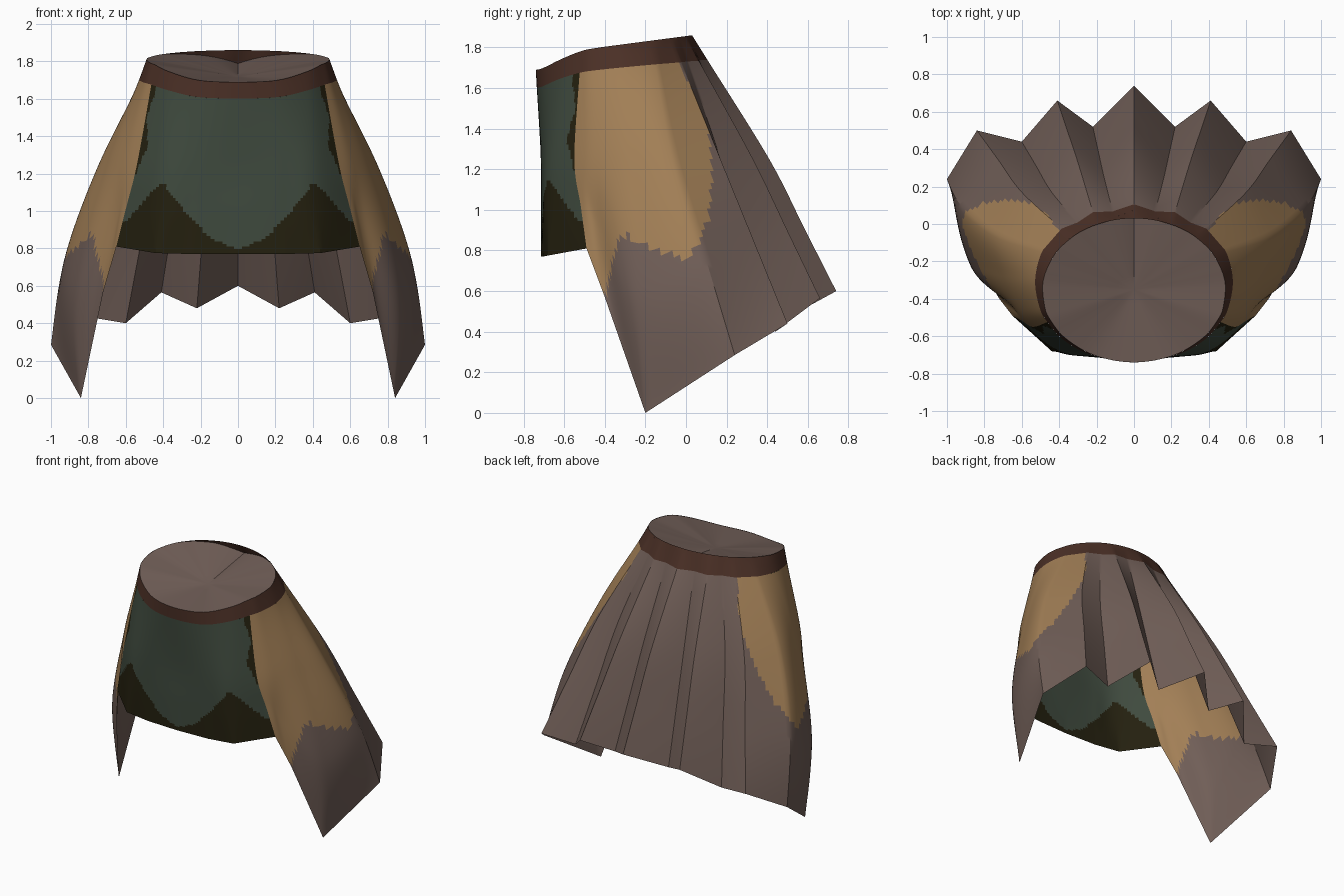
import bpy, bmesh, math
from mathutils import Vector

if "Cube" in bpy.data.objects:
    bpy.data.objects.remove(bpy.data.objects["Cube"])


def material(name, r, g, b):
    m = bpy.data.materials.new(name)
    lin = [((c / 255 + 0.055) / 1.055) ** 2.4 for c in (r, g, b)]
    m.diffuse_color = (*lin, 1)
    m.use_nodes = True
    m.node_tree.nodes["Principled BSDF"].inputs["Base Color"].default_value = m.diffuse_color
    return m


CLOTH = material("grey brown cloth", 112, 94, 87)
TAN = material("tan leather", 162, 127, 86)
GREEN = material("dark green cloth", 63, 74, 62)
OLIVE = material("olive trim", 36, 32, 15)
BROWN = material("brown band", 75, 48, 38)


def piecewise(pts, x):
    if x <= pts[0][0]:
        return pts[0][1]
    for (x0, y0), (x1, y1) in zip(pts, pts[1:]):
        if x <= x1:
            return y0 + (y1 - y0) * (x - x0) / (x1 - x0)
    return pts[-1][1]


# Half skirt, front centre to back centre: waist angle, hip point (x, y), hem point (x, y, z)
PROFILE = [
    (0, (0, -.715), (0, -.715, .77)),
    (25, (.24, -.71), (.25, -.705, .77)),
    (48, (.40, -.67), (.44, -.68, .775)),
    (65, (.54, -.55), (.65, -.49, .81)),
    (77, (.62, -.45), (.72, -.40, .57)),
    (98, (.70, -.28), (.84, -.20, 0)),
    (120, (.74, -.05), (1, .24, .285)),
    (137, (.60, .17), (.84, .50, .44)),
    (147, (.44, .17), (.60, .44, .40)),
    (156, (.30, .33), (.41, .66, .565)),
    (168, (.16, .25), (.22, .52, .48)),
    (180, (0, .41), (0, .74, .60)),
]
RIM_HEIGHT = [(-.74, 1.69), (-.70, 1.70), (-.55, 1.775), (-.43, 1.80), (.03, 1.86)]
BULGE = {5: .09, 6: .05}
N = len(PROFILE) - 1


def station(i):
    """Rim, band edge, hip, thigh and hem points of one station."""
    deg, hip, hem = PROFILE[i]
    a = math.radians(deg)
    y = -.355 - .385 * math.cos(a)
    rim = Vector((.49 * math.sin(a), y, piecewise(RIM_HEIGHT, y)))
    hip, hem = Vector((*hip, 1.25)), Vector(hem)
    thigh = hip.lerp(hem, .53) + Vector((BULGE.get(i, 0), 0, 0))
    return [rim, rim.lerp(hip, .2), hip, thigh, hem]


S = [station(i) for i in range(N + 1)]


def knot(i, r):
    i = (i + N) % (2 * N) - N
    p = S[abs(i)][r].copy()
    if i < 0:
        p.x = -p.x
    return p


def spline(a, b, c, d, t):
    return 0.5 * (2 * b + (c - a) * t + (2 * a - 5 * b + 4 * c - d) * t * t
                  + (3 * b - a - 3 * c + d) * t ** 3)


def around(u, r):
    """Point on one control row; pleats and hem stay straight."""
    i = math.floor(u)
    t = u - i
    b, c = knot(i, r), knot(i + 1, r)
    pleated = 6 <= (u % (2 * N)) < 2 * N - 6
    if r == 4 or (pleated and r > 0):
        return b.lerp(c, t)
    return spline(knot(i - 1, r), b, c, knot(i + 2, r), t)


def surface(u, v):
    k = min(int(v), 3)
    rows = [around(u, min(max(k + o, 0), 4)) for o in (-1, 0, 1, 2)]
    return spline(*rows, v - k)


def finish(name, bm, mats):
    me = bpy.data.meshes.new(name)
    bm.to_mesh(me)
    bm.free()
    ob = bpy.data.objects.new(name, me)
    bpy.context.collection.objects.link(ob)
    for m in mats:
        me.materials.append(m)
    bpy.ops.object.select_all(action='DESELECT')
    ob.select_set(True)
    bpy.context.view_layer.objects.active = ob
    bpy.ops.object.shade_smooth_by_angle(angle=math.radians(30))
    return ob


def patch(name, u0, u1, v0, v1, mats, rule=None, nu=12, nv=16):
    bm = bmesh.new()
    cols, rows = (u1 - u0) * nu, (v1 - v0) * nv
    grid = [[bm.verts.new(surface(u0 + i / nu, v0 + j / nv)) for j in range(rows + 1)]
            for i in range(cols + 1)]
    for i in range(cols):
        for j in range(rows):
            f = bm.faces.new((grid[i][j], grid[i][j + 1], grid[i + 1][j + 1], grid[i + 1][j]))
            if rule:
                f.material_index = rule(u0 + (i + .5) / nu, f.calc_center_median())
    bmesh.ops.remove_doubles(bm, verts=bm.verts, dist=1e-5)
    return finish(name, bm, mats)


# Painted patterns: front zigzag, lower and rear limits of the side panels
ZIGZAG = [(0, .79), (.15, .86), (.28, .99), (.4, 1.15), (.45, 1.12), (.59, .95)]
TAN_LOW = [(-.5, .5), (-.4, .57), (-.33, .89), (-.2, .83), (-.03, .77), (.12, .77)]
TAN_BACK = [(.77, .02), (.83, .06), (.95, .11), (1.1, .125), (1.35, .12), (1.55, .05), (1.73, -.04)]


def front_rule(u, p):
    edge = abs(u) > 2.8 + .12 * math.sin(p.z * 22) and p.z > 1.2
    return int(edge or p.z < piecewise(ZIGZAG, abs(p.x)))


def wrap_rule(u, p):
    on_side = min(u, 2 * N - u) < 8
    return int(on_side and p.z > piecewise(TAN_LOW, p.y) and p.y < piecewise(TAN_BACK, p.z))


patch("waist_band", -N, N, 0, 1, [BROWN], nu=6, nv=4)
patch("front_panel", -3, 3, 1, 4, [GREEN, OLIVE], front_rule)
patch("wrap_skirt", 3, 2 * N - 3, 1, 4, [CLOTH, TAN], wrap_rule)

# Sunken cover closing the waist, lower at the back
bm = bmesh.new()
centre = Vector((0, -.35, 1.72))
STEPS, RINGS = 4, 5
n = 2 * N * STEPS
rings = []
for k in range(RINGS):
    ring = []
    for i in range(n):
        u = -N + i / STEPS
        p = surface(u, 0)
        drop = .8 * max(0, 1 - abs(p.x) / .4) if p.y > -.3 else .04
        ring.append(bm.verts.new(surface(u, drop).lerp(centre, k / RINGS)))
    rings.append(ring)
tip = bm.verts.new(centre)
for i in range(n):
    j = (i + 1) % n
    for a, b in zip(rings, rings[1:]):
        bm.faces.new((a[i], a[j], b[j], b[i]))
    bm.faces.new((rings[-1][i], rings[-1][j], tip))
finish("waist_cover", bm, [CLOTH])
